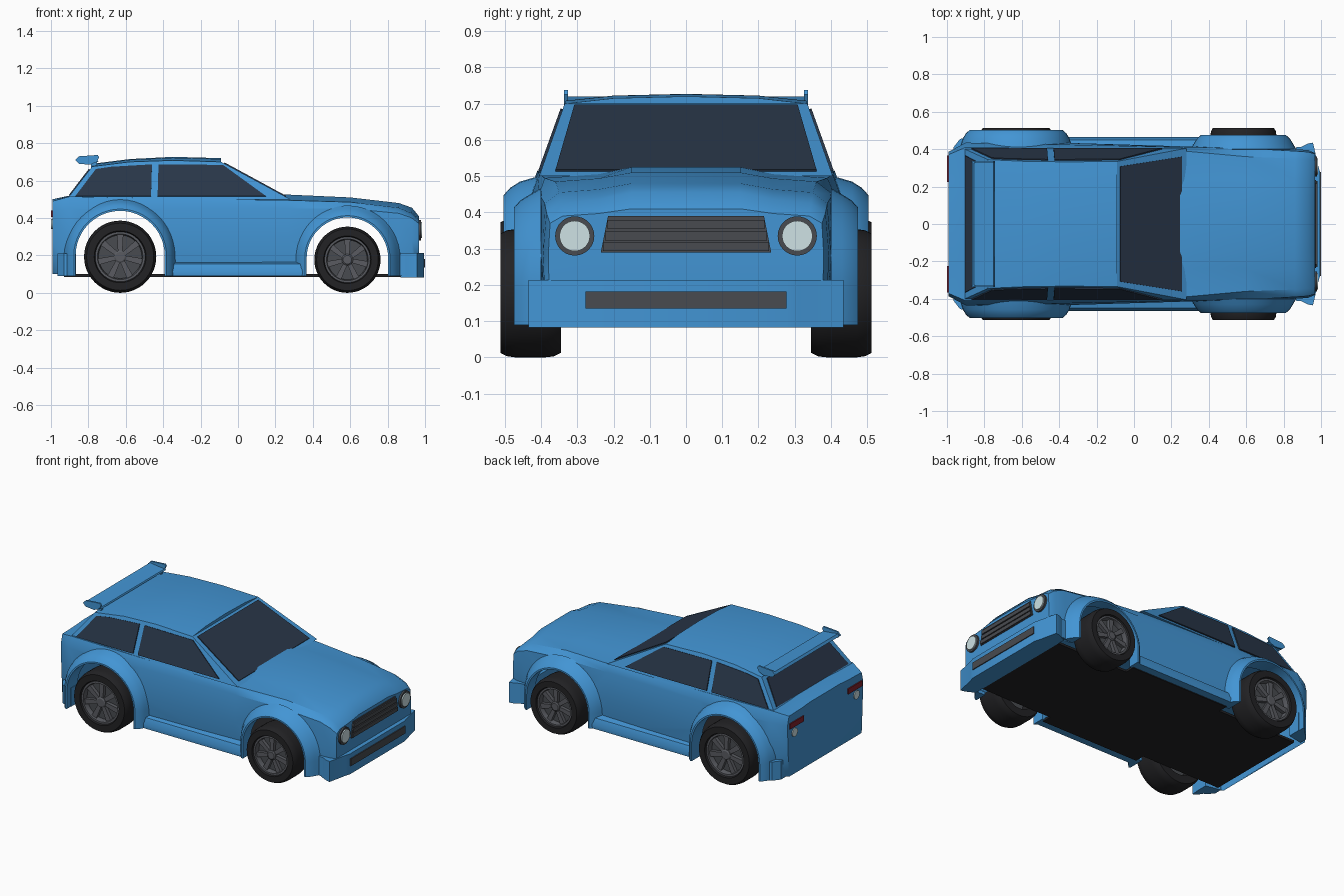
import bpy, bmesh, math
from mathutils import Vector

if "Cube" in bpy.data.objects:
    bpy.data.objects.remove(bpy.data.objects["Cube"])


def material(name, r, g, b):
    m = bpy.data.materials.new(name)
    m.diffuse_color = (r, g, b, 1)
    m.use_nodes = True
    m.node_tree.nodes["Principled BSDF"].inputs["Base Color"].default_value = m.diffuse_color
    return m


BLUE = material("blue paint", .055, .30, .66)
GLASS = material("dark glass", .022, .037, .065)
BLACK = material("black rubber", .016, .016, .018)
DARK = material("dark grey", .065, .07, .08)
GREY = material("rim grey", .10, .105, .12)
LENS = material("lamp lens", .62, .76, .78)
RED = material("red lamp", .22, .015, .025)


def finish(name, bm, mat):
    bmesh.ops.remove_doubles(bm, verts=bm.verts, dist=1e-5)
    bmesh.ops.recalc_face_normals(bm, faces=bm.faces)
    me = bpy.data.meshes.new(name)
    bm.to_mesh(me)
    bm.free()
    ob = bpy.data.objects.new(name, me)
    bpy.context.collection.objects.link(ob)
    me.materials.append(mat)
    return ob


def grid(name, rings, mat, closed_u=False, closed_v=False, caps=False):
    """Skin a list of equal-length point rings."""
    bm = bmesh.new()
    vs = [[bm.verts.new(p) for p in r] for r in rings]
    n, m = len(vs), len(vs[0])
    for i in range(n if closed_u else n - 1):
        for j in range(m if closed_v else m - 1):
            a, b = vs[i], vs[(i + 1) % n]
            k = (j + 1) % m
            bm.faces.new((a[j], a[k], b[k], b[j]))
    if caps:
        bm.faces.new(vs[0])
        bm.faces.new(vs[-1])
    return finish(name, bm, mat)


def loft(name, halves, mat, open_bottom=False):
    """Mirror half sections (bottom edge to centre top), skin and cap in strips."""
    bm = bmesh.new()
    rings = [[bm.verts.new(p) for p in h] +
             [bm.verts.new((x, -y, z)) for x, y, z in h[-2::-1]] for h in halves]
    n = len(rings[0])
    for a, b in zip(rings, rings[1:]):
        for j in range(n):
            k = (j + 1) % n
            bm.faces.new((a[j], a[k], b[k], b[j]))
    for r in (rings[0], rings[-1]):
        for i in range(n // 2):
            q = [r[i], r[i + 1], r[n - 2 - i], r[n - 1 - i]]
            bm.faces.new(list(dict.fromkeys(q)))
    ob = finish(name, bm, mat)
    if open_bottom:
        bm = bmesh.new()
        bm.from_mesh(ob.data)
        low = min(v.co.z for v in bm.verts) + 1e-4
        bmesh.ops.delete(bm, geom=[f for f in bm.faces if all(v.co.z < low for v in f.verts)],
                         context='FACES')
        bm.to_mesh(ob.data)
        bm.free()
    return ob


def prism(name, pts, a, b, axis, mat):
    """Extrude a 2D outline from a to b along an axis."""
    place = {'x': lambda p, t: (t, p[0], p[1]), 'y': lambda p, t: (p[0], t, p[1]),
             'z': lambda p, t: (p[0], p[1], t)}[axis]
    return grid(name, [[place(p, t) for p in pts] for t in (a, b)], mat, closed_v=True, caps=True)


def box(name, x0, x1, y0, y1, z0, z1, mat):
    return prism(name, [(x0, y0), (x1, y0), (x1, y1), (x0, y1)], z0, z1, 'z', mat)


def panel(name, corners, mat, out=.006):
    """Thin pane lifted off the surface it lies on."""
    c = [Vector(p) for p in corners]
    n = (c[1] - c[0]).cross(c[2] - c[0]).normalized()
    if n.dot(sum(c, Vector()) / len(c) - Vector((-.35, 0, .45))) < 0:
        n = -n
    return grid(name, [[p - n * .008 for p in c], [p + n * out for p in c]], mat,
                closed_v=True, caps=True)


def lathe(name, prof, cx, cz, mat, steps=48):
    """Revolve (radius, y) points about a y-parallel axis."""
    rings = [[(cx + r * math.cos(t), y, cz + r * math.sin(t)) for r, y in prof]
             for t in (2 * math.pi * i / steps for i in range(steps))]
    return grid(name, rings, mat, closed_u=True, closed_v=True)


def disc(name, y, z, r, x0, x1, mat):
    pts = [(y + r * math.cos(i * math.pi / 16), z + r * math.sin(i * math.pi / 16)) for i in range(32)]
    return prism(name, pts, x0, x1, 'x', mat)


# Lower body shell: x, bottom y, middle y, shoulder y, shoulder z, top y, top z, centre z
stations = [(-.993, .37, .38, .385, .43, .37, .49, .50), (-.90, .41, .43, .435, .45, .41, .515, .52),
            (-.40, .42, .435, .425, .45, .405, .505, .51), (.27, .41, .415, .41, .45, .39, .495, .525),
            (.60, .40, .41, .405, .45, .36, .485, .51), (.86, .385, .40, .39, .425, .35, .455, .48),
            (.93, .385, .395, .385, .40, .345, .425, .455), (.967, .375, .38, .375, .37, .34, .39, .41)]
body = loft("body_shell", [[(x, yb, .10), (x, ym, .28), (x, ys, zs), (x, yt, zt),
                            (x, .24, zt + (zc - zt) * .35), (x, .15, zc), (x, 0, zc)]
                           for x, yb, ym, ys, zs, yt, zt, zc in stations], BLUE, True)
shell = body.modifiers.new("thickness", 'SOLIDIFY')
shell.thickness, shell.offset = .015, -1

# Cabin
def side_y(z):
    return .405 - (z - .505) * .36

roof = [(-.915, -.78, .675, .69), (-.65, -.58, .70, .715), (-.30, -.35, .708, .727), (.28, -.09, .70, .72)]
loft("cabin", [[(xb, .405, .50), (xr, side_y(ze), ze), (xr, .2, ze + (zc - ze) * .75), (xr, 0, zc)]
               for xb, xr, ze, zc in roof], BLUE)

# Windows
panel("windshield", [(.255, -.36, .513), (.255, .36, .513), (-.075, .308, .692), (-.075, -.308, .692)], GLASS)
panel("rear_window", [(-.899, -.365, .52), (-.899, .365, .52), (-.792, .31, .66), (-.792, -.31, .66)], GLASS)
for s in (1, -1):
    for name, pts in (("front_side_window", [(-.43, .515), (.15, .515), (-.08, .682), (-.425, .685)]),
                      ("rear_side_window", [(-.87, .515), (-.465, .515), (-.46, .685), (-.68, .672), (-.76, .66)])):
        panel(name, [(x, s * side_y(z), z) for x, z in pts], GLASS)

# Wheels, arches and flares: centre x, tyre radius, arch radius, arch centre z, flare y
for end, cx, r, arch, az, fy in (("rear", -.63, .193, .24, .20, .503), ("front", .585, .177, .22, .185, .475)):
    turns = [i * math.pi / 24 for i in range(25)]
    outline = [(cx + arch, .0)] + [(cx + arch * math.cos(t), az + arch * math.sin(t)) for t in turns] + [(cx - arch, .0)]
    cutter = prism(end + "_arch_cutter", outline, -.7, .7, 'y', BLUE)
    cutter.hide_render = True
    cutter.display_type = 'WIRE'
    cut = body.modifiers.new(end + " arches", 'BOOLEAN')
    cut.operation, cut.solver, cut.object = 'DIFFERENCE', 'EXACT', cutter
    for s in (1, -1):
        lip = [(arch + .062, .40), (arch + .045, fy - .045), (arch + .028, fy - .018),
               (arch + .008, fy), (arch - .002, fy), (arch - .002, .395)]
        path = [(0, .09 - az)] + [(t, 0) for t in turns] + [(math.pi, .09 - az)]
        grid(end + "_wheel_flare", [[(cx + q * math.cos(t), s * y, az + dz + q * math.sin(t)) for q, y in lip]
                                    for t, dz in path], BLUE, closed_v=True, caps=True)
        prof = [(.66, .345), (.93, .345), (.985, .365), (1, .39), (1, .47), (.98, .495), (.93, .512),
                (.72, .512), (.69, .495), (.66, .47)]
        lathe(end + "_tyre", [(k * r, s * y) for k, y in prof], cx, r, BLACK)
        lathe(end + "_rim_ring", [(k * r, s * y) for k, y in
                                  ((.60, .48), (.63, .502), (.69, .502), (.69, .46), (.60, .46))], cx, r, GREY)
        lathe(end + "_rim_back", [(0, s * .45), (.67 * r, s * .45), (.67 * r, s * .47), (0, s * .47)], cx, r, DARK)
        lathe(end + "_hub", [(0, s * .46), (.17 * r, s * .46), (.17 * r, s * .495), (.13 * r, s * .50), (0, s * .50)],
              cx, r, GREY, 24)
        for i in range(7):
            t = math.pi / 2 + i * 2 * math.pi / 7
            c, d = math.cos(t), math.sin(t)
            pts = [(cx + u * r * c - w * r * d, r + u * r * d + w * r * c)
                   for u, w in ((.1, -.06), (.62, -.09), (.62, .09), (.1, .06))]
            prism(end + "_spoke", pts, s * .46, s * .492, 'y', GREY)
body.modifiers.new("even shading", 'WEIGHTED_NORMAL').keep_sharp = True

# Floor pan and side skirts
box("floor_pan", -.93, .90, -.345, .345, .085, .10, BLACK)
box("floor_middle", -.36, .35, -.41, .41, .085, .10, BLACK)
for s in (1, -1):
    prism("side_skirt", [(s * y, z) for y, z in ((.40, .09), (.462, .09), (.465, .115), (.45, .155), (.41, .165))],
          -.37, .36, 'x', BLUE)

# Bumpers
front = [(.87, .40), (.93, .43), (.957, .435), (.985, .31), (.994, .28)]
prism("front_bumper", front + [(x, -y) for x, y in front[::-1]], .082, .213, 'z', BLUE)
for s in (1, -1):
    prism("front_bumper_corner", [(.865, s * .37), (.865, s * .41), (.93, s * .415), (.95, s * .37)],
          .09, .213, 'z', BLUE)
    prism("rear_bumper_corner", [(-.865, s * .38), (-.865, s * .465), (-.93, s * .455), (-.965, s * .41), (-.965, s * .36)],
          .09, .21, 'z', BLUE)

# Grilles and headlights
prism("grille", [(-.235, .29), (.235, .29), (.215, .39), (-.215, .39)], .95, .972, 'x', DARK)
for z in (.305, .335, .366):
    w = .232 - (z - .29) * .2
    box("grille_slat", .96, .98, -w, w, z - .012, z + .012, DARK)
box("lower_grille", .98, 1.0, -.277, .277, .135, .182, DARK)
for s in (1, -1):
    disc("headlight_ring", s * .307, .335, .054, .94, .978, DARK)
    disc("headlight_lens", s * .307, .335, .042, .96, .985, LENS)
    # Tail lights
    box("tail_light", -1.0, -.97, s * .225, s * .367, .405, .44, RED)
    disc("reverse_light", s * .315, .367, .027, -.999, -.97, LENS)

# Rear wing with end plates and posts
prism("rear_wing", [(-.865, .705), (-.855, .72), (-.80, .712), (-.75, .708), (-.745, .70), (-.80, .697)],
      -.33, .33, 'y', BLUE)
for s in (1, -1):
    prism("wing_end_plate", [(-.87, .71), (-.85, .73), (-.75, .737), (-.742, .725), (-.755, .70), (-.79, .685), (-.85, .69)],
          s * .325, s * .336, 'y', BLUE)
    box("wing_post", -.785, -.755, s * .295, s * .31, .67, .705, BLUE)

# Smooth curved panels, keep hard edges
bpy.ops.object.select_all(action='SELECT')
bpy.context.view_layer.objects.active = body
bpy.ops.object.shade_smooth_by_angle(angle=math.radians(32))
